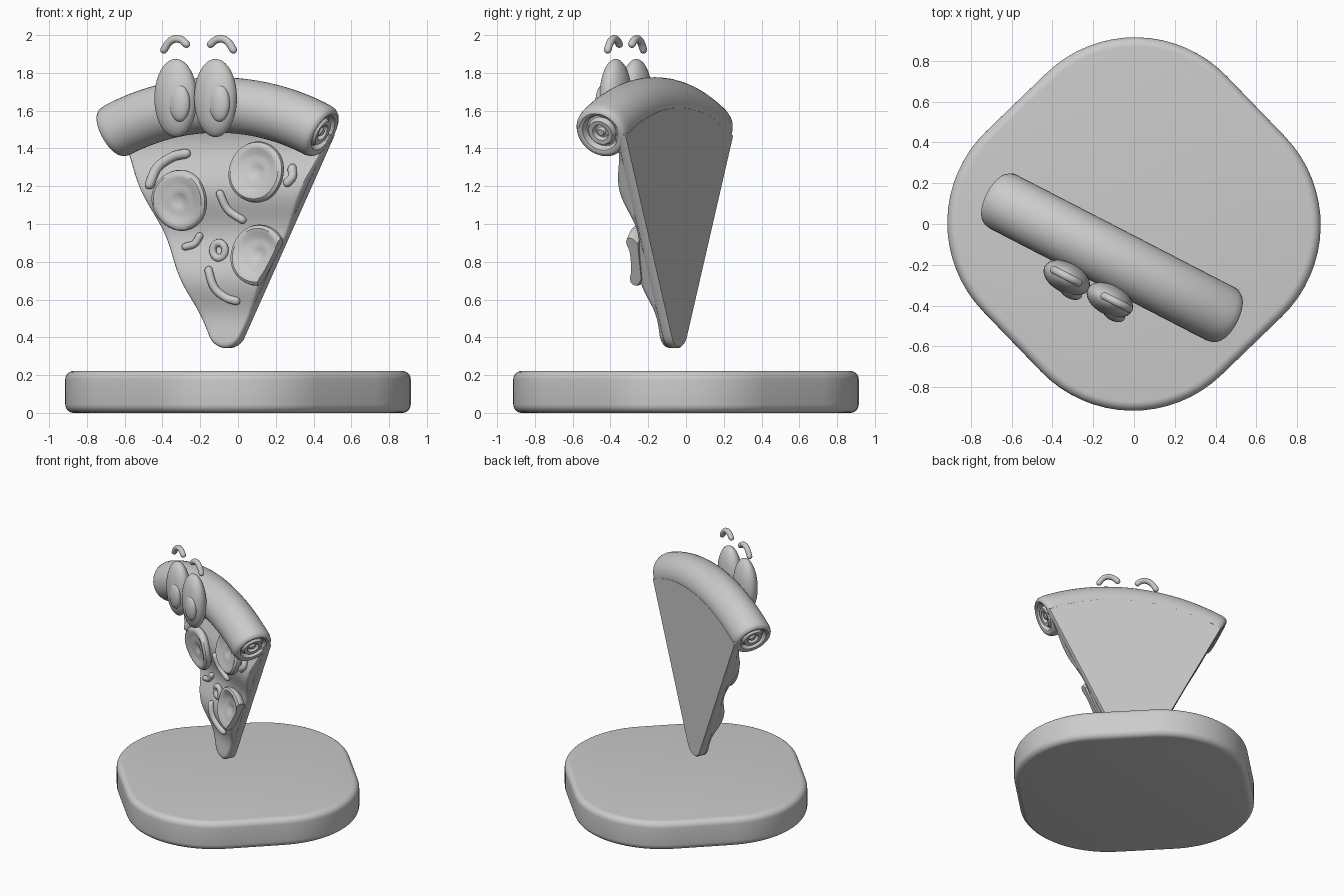
import bpy, bmesh
from math import sin, cos, pi, radians, sqrt, atan2
from mathutils import Vector, Matrix

if "Cube" in bpy.data.objects:
    bpy.data.objects.remove(bpy.data.objects["Cube"])

TURN = Matrix.Rotation(radians(-27.3), 4, 'Z')   # slice faces front-left
U0 = -0.02                                       # slice centre line
APEX = 0.22                                      # z where the slice sides meet
HALF = radians(26.6)


def loft(name, rings, turn=True, cut=None):
    """Skin closed rings of points into a capped solid."""
    bm = bmesh.new()
    vr = [[bm.verts.new(p) for p in ring] for ring in rings]
    n = len(rings[0])
    for a, b in zip(vr, vr[1:]):
        for i in range(n):
            bm.faces.new((a[i], a[(i + 1) % n], b[(i + 1) % n], b[i]))
    bm.faces.new(vr[0])
    bm.faces.new(vr[-1])
    if cut:
        geom = bm.verts[:] + bm.edges[:] + bm.faces[:]
        res = bmesh.ops.bisect_plane(bm, geom=geom, plane_co=cut[0], plane_no=cut[1], clear_outer=True)
        edges = [e for e in res['geom_cut'] if isinstance(e, bmesh.types.BMEdge)]
        bmesh.ops.holes_fill(bm, edges=edges, sides=0)
    bmesh.ops.recalc_face_normals(bm, faces=bm.faces)
    return finish(name, bm, turn)


def finish(name, bm, turn=True):
    if turn:
        bm.transform(TURN)
    me = bpy.data.meshes.new(name)
    bm.to_mesh(me)
    bm.free()
    ob = bpy.data.objects.new(name, me)
    bpy.context.collection.objects.link(ob)
    bpy.ops.object.select_all(action='DESELECT')
    ob.select_set(True)
    bpy.context.view_layer.objects.active = ob
    bpy.ops.object.shade_smooth_by_angle(angle=radians(42))
    return ob


def wave(z):
    """Distance of the melted cheese surface in front of the axis."""
    fade = min(1, max(0.2, (z - 0.3) / 0.3))
    return 0.125 + 0.015 * fade + 0.026 * fade * cos(2 * pi * (z - 1.18) / 0.47)


def front(x, z, v=0.18):
    """Front-view grid position to slice coordinates."""
    return (x + 0.459 * v) / 0.889, z


def tube(name, pts, r, v=None):
    """Round-ended tube through (u, z) points, lying on the cheese or at depth v."""
    p = [Vector(q) for q in pts]
    p = [2 * p[0] - p[1]] + p + [2 * p[-1] - p[-2]]
    path = []
    for i in range(1, len(p) - 2):
        a, b, c, d = p[i - 1:i + 3]
        for k in range(8):
            t = k / 8
            path.append(0.5 * (2 * b + (c - a) * t + (2 * a - 5 * b + 4 * c - d) * t * t
                               + (3 * b - a - 3 * c + d) * t ** 3))
    path.append(p[-2])
    st = [(q, (path[min(i + 1, len(path) - 1)] - path[max(i - 1, 0)]).normalized(), r)
          for i, q in enumerate(path)]
    caps = [(r * sin(a), r * cos(a)) for a in (0.5, 0.95, 1.3, 1.5)]
    (q0, t0, _), (q1, t1, _) = st[0], st[-1]
    st = [(q0 - t0 * s, t0, k) for s, k in reversed(caps)] + st + [(q1 + t1 * s, t1, k) for s, k in caps]
    rings = []
    for q, t, k in st:
        d = wave(q.y) + r * 0.5 if v is None else v
        rings.append([(q.x - t.y * k * cos(a), -d + k * sin(a), q.y + t.x * k * cos(a))
                      for a in [2 * pi * j / 14 for j in range(14)]])
    return loft(name, rings)


def ellipsoid(name, u, v, z, size):
    bm = bmesh.new()
    bmesh.ops.create_uvsphere(bm, u_segments=32, v_segments=20, radius=1,
                              matrix=Matrix.LocRotScale(Vector((u, -v, z)), None, Vector(size)))
    return finish(name, bm)


# Rounded-square stand, turned on its corner
def base_ring(inset, z, s=0.83, r=0.625):
    pts = []
    for c in range(4):
        for k in range(17):
            a = pi / 2 * (c + k / 16)
            cx = (s - r) * (1 if c in (0, 3) else -1)
            cy = (s - r) * (1 if c < 2 else -1)
            p = Matrix.Rotation(radians(44), 2) @ Vector((cx + (r - inset) * cos(a), cy + (r - inset) * sin(a)))
            pts.append((p.x, p.y, z))
    return pts


B = 0.045
arc = [(B * (1 - sin(a)), B * (1 - cos(a))) for a in [pi / 2 * k / 6 for k in range(7)]]
loft("stand", [base_ring(i, z) for i, z in arc] + [base_ring(i, 0.222 - z) for i, z in reversed(arc)], turn=False)


# Slice outline: rounded tip, straight sides, arched top
def outline():
    tr = 0.1
    cz = APEX + tr / sin(HALF)
    half = [(tr * sin(a), cz - tr * cos(a)) for a in [(pi / 2 - HALF) * k / 8 for k in range(9)]]
    x0, z0 = half[-1]
    x1, z1 = 1.40 * sin(HALF), APEX + 1.40 * cos(HALF)
    half += [(x0 + (x1 - x0) * k / 36, z0 + (z1 - z0) * k / 36) for k in range(1, 37)]
    half += [(1.40 * sin(HALF * (1 - k / 16)), APEX + 1.40 * cos(HALF * (1 - k / 16))) for k in range(1, 17)]
    return half + [(-x, z) for x, z in half[-2:0:-1]]


OUT = outline()


def slab_ring(s, v):
    ring = []
    for x, z in OUT:
        z2 = 1.05 + (z - 1.05) * s
        ring.append((U0 + x * s, -(v(z2) if callable(v) else v), z2))
    return ring


loft("dough", [slab_ring(s, v) for s, v in ((0.99, 0.05), (1, 0.058), (1, 0.095), (0.99, 0.105))])
loft("cheese", [slab_ring(0.975, 0.08), slab_ring(0.985, 0.1)]
     + [slab_ring(s, lambda z, d=d: max(0.1, wave(z) - d))
        for s, d in ((1.0, 0.025), (0.995, 0.01), (0.98, 0.002))]
     + [slab_ring(0.96 - 0.94 * k / 20, wave) for k in range(21)])

# Rolled crust with ringed ends
E = 0.657
END = [(0.012, 0.004), (0.012, 0.018), (0.03, 0.025), (0.032, 0.036), (0.01, 0.045), (0.008, 0.068),
       (0.034, 0.08), (0.036, 0.089), (0.006, 0.102), (0.0, 0.118), (0.006, 0.134), (0.02, 0.143), (0.045, 0.147)]
stations = [(-E + d, r) for d, r in END]
stations += [((E - 0.05) * (2 * k / 40 - 1), 0.147) for k in range(1, 40)]
stations += [(E - d, r) for d, r in reversed(END)]
rings = []
for s, r in stations:
    th = s / 1.405
    rings.append([(U0 + (1.41 + r * cos(a)) * sin(th), -0.197 + r * sin(a), APEX + (1.41 + r * cos(a)) * cos(th))
                  for a in [2 * pi * j / 40 for j in range(40)]])
loft("crust", rings)

# Cupped meat discs draped on the cheese; the last is trimmed at the slice edge
CUP = [(0.13, -0.02), (0.152, 0.0), (0.162, 0.02), (0.158, 0.038), (0.142, 0.048), (0.122, 0.044),
       (0.1, 0.032), (0.075, 0.027), (0.05, 0.026), (0.035, 0.02), (0.02, 0.014), (0.004, 0.012)]
edge = ((U0, 0, APEX - 0.02), (cos(HALF), 0, -sin(HALF)))
for i, (x, z, cut) in enumerate([(-0.304, 1.125, None), (0.098, 1.275, None), (0.105, 0.835, edge)]):
    u, zc = front(x, z)
    loft(f"meat_disc_{i + 1}",
         [[(u + r * cos(a), -(0.6 * wave(zc + r * sin(a)) + 0.4 * wave(zc) + h + 0.012), zc + r * sin(a))
           for a in [2 * pi * j / 40 for j in range(40)]] for r, h in CUP], cut=cut)

# Vegetable strips
STRIPS = [([(-0.46, 1.21), (-0.43, 1.30), (-0.36, 1.355), (-0.29, 1.373)], 0.026),
          ([(-0.088, 1.16), (-0.055, 1.075), (0.012, 1.022)], 0.021),
          ([(-0.15, 0.755), (-0.118, 0.66), (-0.066, 0.61), (-0.015, 0.592)], 0.022),
          ([(-0.29, 0.88), (-0.245, 0.895), (-0.22, 0.935)], 0.02),
          ([(0.27, 1.22), (0.29, 1.25), (0.283, 1.295)], 0.024)]
for i, (pts, r) in enumerate(STRIPS):
    tube(f"vegetable_strip_{i + 1}", [front(x, z, 0.16) for x, z in pts], r)

# Olive ring
u, z = front(-0.106, 0.86, 0.15)
n = 24
prof = [(0.037 + 0.019 * cos(a), 0.019 * sin(a)) for a in [2 * pi * k / 12 for k in range(12)]]
bm = bmesh.new()
vs = [[bm.verts.new((u + r * cos(t), -(wave(z) + 0.01 + h), z + r * 1.1 * sin(t))) for r, h in prof]
      for t in [2 * pi * k / n for k in range(n)]]
for i in range(n):
    for j in range(12):
        k, m = (i + 1) % n, (j + 1) % 12
        bm.faces.new((vs[i][j], vs[k][j], vs[k][m], vs[i][m]))
bmesh.ops.recalc_face_normals(bm, faces=bm.faces)
finish("olive_ring", bm)

# Eyes, pupils and floating brows
for side, u, m in (("left", -0.172, -1), ("right", 0.065, 1)):
    ellipsoid(f"{side}_eye", u, 0.385, 1.667, (0.122, 0.075, 0.207))
    ellipsoid(f"{side}_pupil", u + 0.048, 0.435, 1.64, (0.06, 0.036, 0.098))
    b = u - 0.005 if m < 0 else u + 0.035
    tube(f"{side}_brow", [(b + m * du, zz) for du, zz in
                          ((-0.066, 1.952), (-0.035, 1.975), (0.005, 1.979), (0.04, 1.96), (0.068, 1.922))],
         0.02, 0.38)
